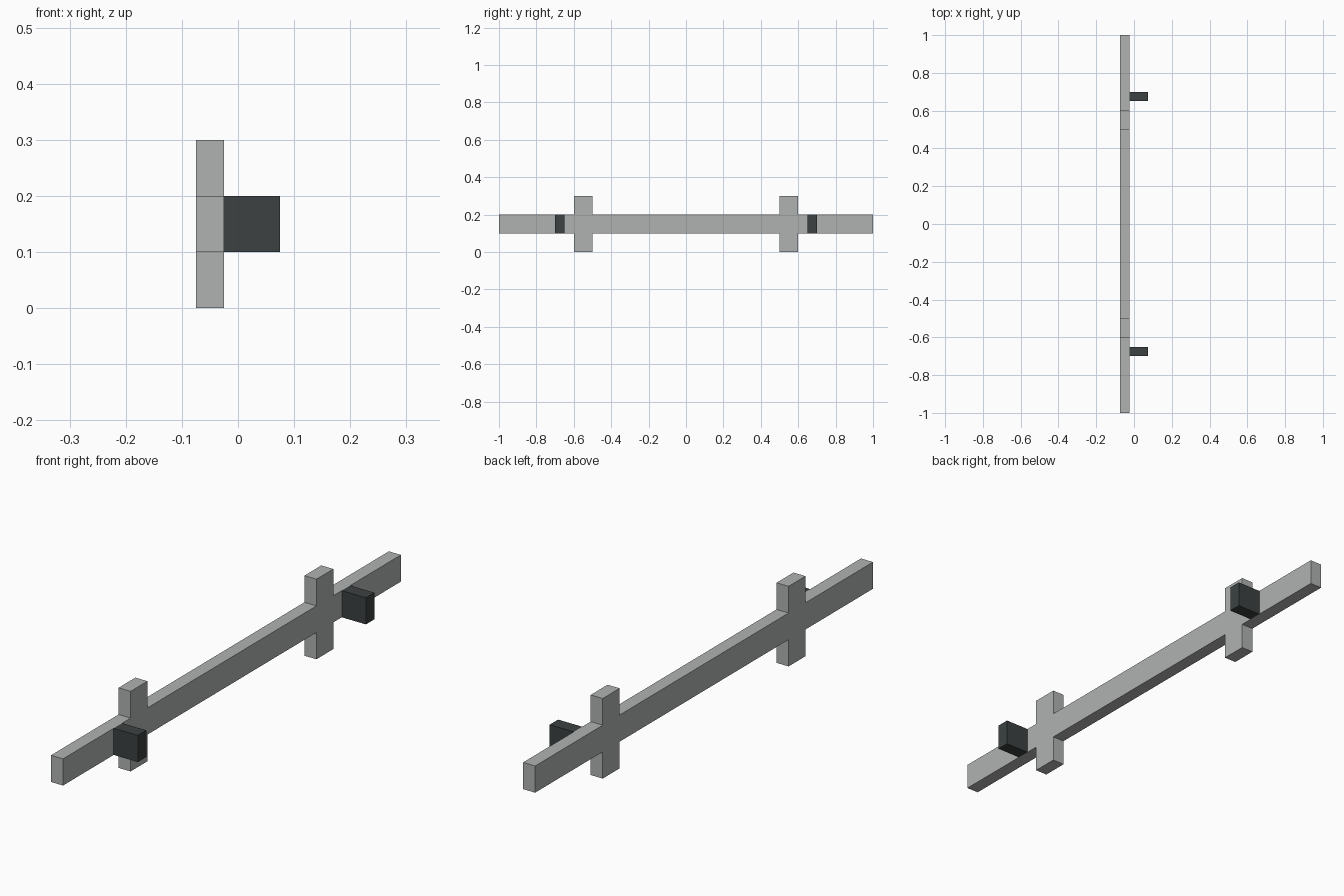
import bpy, bmesh

if "Cube" in bpy.data.objects:
    bpy.data.objects.remove(bpy.data.objects["Cube"])


def material(name, rgb):
    m = bpy.data.materials.new(name)
    m.diffuse_color = (*rgb, 1.0)
    m.use_nodes = True
    m.node_tree.nodes["Principled BSDF"].inputs["Base Color"].default_value = m.diffuse_color
    return m


def extrude_x(name, profile, x0, x1, mat):
    """Extrude a closed (y, z) outline from x0 to x1."""
    bm = bmesh.new()
    face = bm.faces.new([bm.verts.new((x0, y, z)) for y, z in profile])
    ext = bmesh.ops.extrude_face_region(bm, geom=[face])
    verts = [g for g in ext["geom"] if isinstance(g, bmesh.types.BMVert)]
    bmesh.ops.translate(bm, verts=verts, vec=(x1 - x0, 0, 0))
    bmesh.ops.recalc_face_normals(bm, faces=bm.faces[:])
    mesh = bpy.data.meshes.new(name)
    bm.to_mesh(mesh)
    bm.free()
    mesh.materials.append(mat)
    obj = bpy.data.objects.new(name, mesh)
    bpy.context.collection.objects.link(obj)
    return obj


light = material("light grey", (0.43, 0.45, 0.44))
dark = material("dark grey", (0.045, 0.053, 0.053))

# Long rail with two upright cross pieces, as one outline
top = [(-1, 0.2), (-0.6, 0.2), (-0.6, 0.3), (-0.5, 0.3), (-0.5, 0.2),
       (0.5, 0.2), (0.5, 0.3), (0.6, 0.3), (0.6, 0.2), (1, 0.2)]
bottom = [(y, 0.3 - z) for y, z in reversed(top)]
extrude_x("rail_with_uprights", top + bottom, -0.075, -0.025, light)

# Dark mounting brackets on the right face, one near each end
for side, label in ((-1, "front"), (1, "back")):
    a, b = sorted((side * 0.65, side * 0.70))
    extrude_x(label + "_bracket", [(a, 0.1), (b, 0.1), (b, 0.2), (a, 0.2)],
              -0.025, 0.075, dark)
